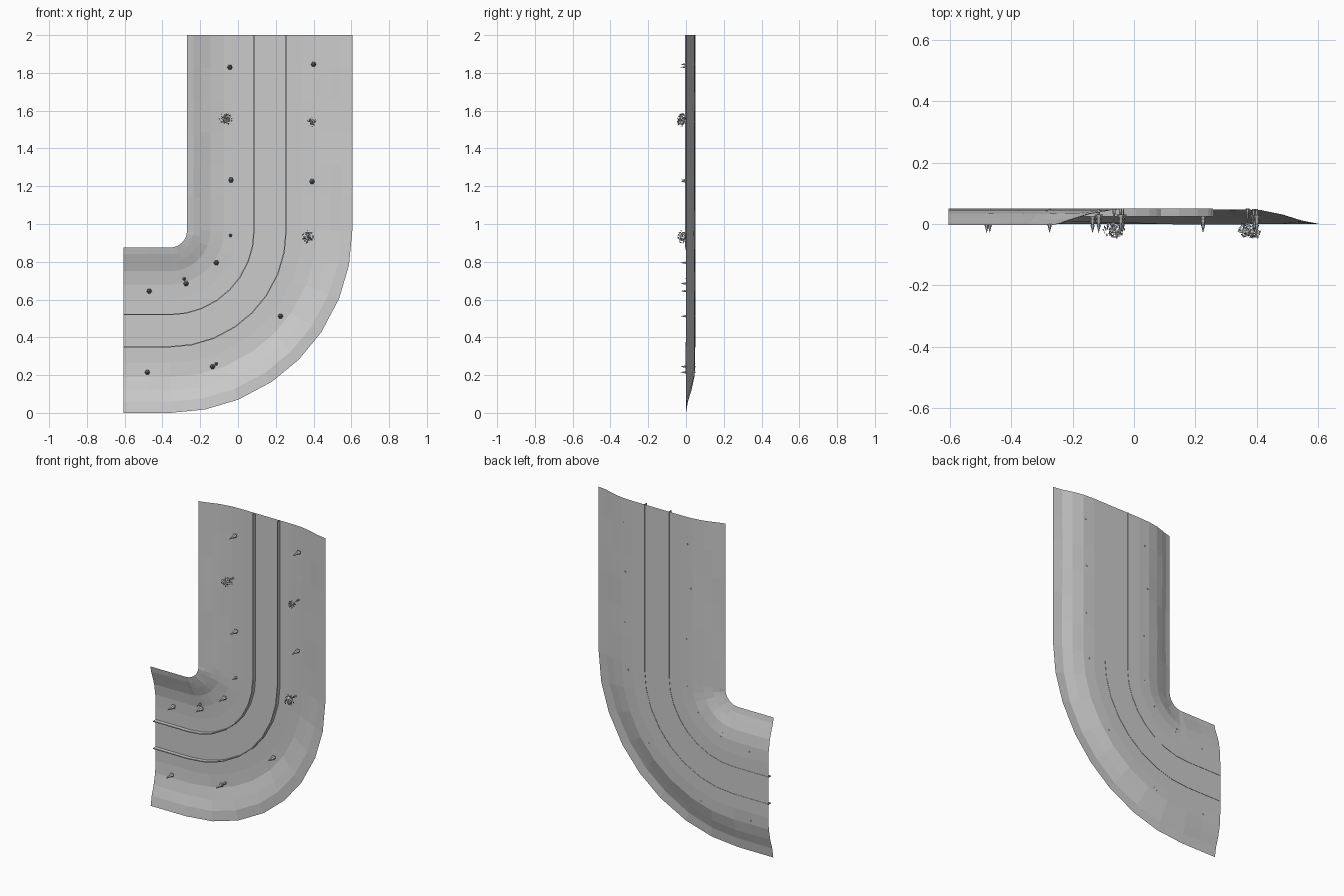
import bpy, math, random
from mathutils import Vector

if "Cube" in bpy.data.objects:
    bpy.data.objects.remove(bpy.data.objects["Cube"])

random.seed(4)
CX, CZ = -0.36, 0.965        # centre of the bend


def add_mesh(name, verts, faces):
    me = bpy.data.meshes.new(name)
    me.from_pydata([tuple(v) for v in verts], [], faces)
    ob = bpy.data.objects.new(name, me)
    bpy.context.collection.objects.link(ob)
    return ob


# Stations along the L-shaped path: (straight shift x, angle, straight shift z)
stations = [(-0.245, 0, 0), (-0.12, 0, 0)]
stations += [(0, math.radians(a), 0) for a in (0, 11, 22, 34, 45, 56, 68, 79, 90)]
stations += [(0, math.pi / 2, d) for d in (0.17, 0.345, 0.52, 0.69, 0.86, 1.035)]


def place(station, r, y):
    sx, a, sz = station
    return Vector((CX + r * math.sin(a) + sx, y, CZ - r * math.cos(a) + sz))


# Valley cross-section: radius from the bend centre, depth
section = [(0.090, -0.004), (0.125, 0.004), (0.165, 0.018), (0.215, 0.034),
           (0.285, 0.045), (0.360, 0.048), (0.445, 0.048), (0.615, 0.048),
           (0.700, 0.048), (0.775, 0.044), (0.845, 0.029), (0.905, 0.010),
           (0.965, 0.0)]


def ground_y(r):
    for (r0, y0), (r1, y1) in zip(section, section[1:]):
        if r0 <= r <= r1:
            return y0 + (y1 - y0) * (r - r0) / (r1 - r0)
    return 0.0


# Ground sheet, slightly uneven on the banks and higher around the bend
verts, faces = [], []
n = len(section)
for i, s in enumerate(stations):
    ends = i in (0, len(stations) - 1)
    bend = math.sin(2 * s[1]) if s[2] == 0 else 0
    for j, (r, y) in enumerate(section):
        bank = j in (1, 2, 3, 9, 10, 11)
        wob = random.uniform(-0.002, 0.002) if bank and not ends else 0
        lift = 0.011 * bend if j in (10, 11) else 0
        verts.append(place(s, r, y + wob - lift))
for i in range(len(stations) - 1):
    for j in range(n - 1):
        a = i * n + j
        faces.append((a, a + 1, a + n + 1, a + n))
add_mesh("valley_ground", verts, faces)


# Thin upright borders along both sides of the middle lane
def border(name, r, w=0.003, front=0.024, back=0.050):
    ring = [(r - w, front), (r + w, front), (r + w, back), (r - w, back)]
    vs = [place(s, rr, y) for s in stations for rr, y in ring]
    fs = [(i * 4 + k, i * 4 + (k + 1) % 4, i * 4 + 4 + (k + 1) % 4, i * 4 + 4 + k)
          for i in range(len(stations) - 1) for k in range(4)]
    m = len(vs)
    fs += [(3, 2, 1, 0), (m - 4, m - 3, m - 2, m - 1)]
    add_mesh(name, vs, fs)


border("inner_border", 0.445)
border("outer_border", 0.615)


def base_y(x, z):
    if z > CZ:
        r = x - CX
    elif x < CX:
        r = CZ - z
    else:
        r = math.hypot(x - CX, z - CZ)
    return ground_y(r)


# Tapered stack of cones growing towards -y
def cone_shape(vs, fs, x, z, y0, y1, rad, sides=6):
    k = len(vs)
    for i in range(sides):
        t = 2 * math.pi * i / sides
        vs.append((x + rad * math.cos(t), y0, z + rad * math.sin(t)))
    vs.append((x, y1, z))
    fs += [(k + i, k + (i + 1) % sides, k + sides) for i in range(sides)]
    fs.append(tuple(k + i for i in reversed(range(sides))))


def small_tree(name, x, z, rad):
    b = base_y(x, z)
    top = b - 0.075 * rad / 0.014
    vs, fs = [], []
    cone_shape(vs, fs, x, z, b + 0.004, top, rad * 0.3)
    for lo, hi, s in ((0.2, 0.6, 1.0), (0.42, 0.8, 0.75), (0.65, 1.0, 0.5)):
        cone_shape(vs, fs, x, z, b + (top - b) * lo, b + (top - b) * hi, rad * s)
    add_mesh(name, vs, fs)


# Leafy tree: trunk and a ball of small leaf cards
def leafy_tree(name, x, z, rad, count):
    b = base_y(x, z)
    vs, fs = [], []
    cone_shape(vs, fs, x, z, b + 0.004, b - 0.05, 0.006)
    c = Vector((x, -0.05 + rad * 0.75, z))
    for _ in range(count):
        d = Vector([random.gauss(0, 1) for _ in range(3)]).normalized()
        p = d * rad * random.uniform(0.45, 0.9)
        p.y *= 0.75
        u = d.orthogonal().normalized()
        u = (u + d * random.uniform(-1, 1)).normalized() * 0.006
        v = d.cross(u).normalized() * 0.005
        k = len(vs)
        vs.extend([c + p - u, c + p + v, c + p + u, c + p - v])
        fs.append((k, k + 1, k + 2, k + 3))
    add_mesh(name, vs, fs)


for i, (x, z, rad, count) in enumerate([(-0.065, 1.555, 0.040, 90),
                                        (0.39, 1.54, 0.029, 50),
                                        (0.37, 0.932, 0.040, 90)]):
    leafy_tree(f"leafy_tree_{i + 1}", x, z, rad, count)

spots = [(-0.043, 1.83), (0.40, 1.845), (-0.037, 1.233), (0.392, 1.225),
         (-0.115, 0.795), (-0.275, 0.685), (-0.47, 0.645), (0.225, 0.512),
         (-0.48, 0.215), (-0.135, 0.245)]
for i, (x, z) in enumerate(spots):
    small_tree(f"small_tree_{i + 1}", x, z, 0.014)
for i, (x, z) in enumerate([(-0.04, 0.94), (-0.285, 0.71), (-0.115, 0.26)]):
    small_tree(f"shrub_{i + 1}", x, z, 0.009)
